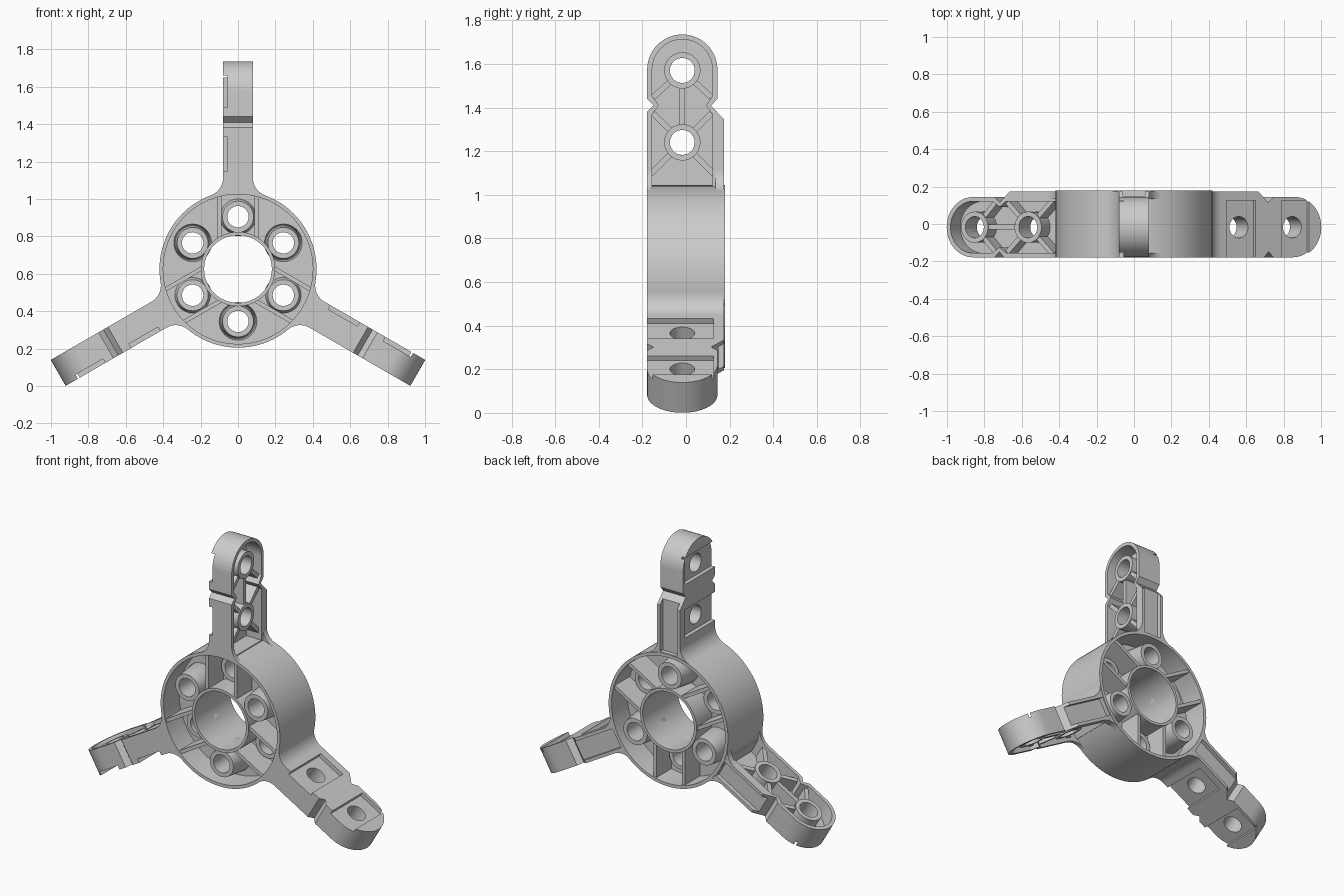
import bpy, bmesh
from math import sin, cos, pi, radians, sqrt, atan2
from mathutils import Matrix, Vector

if "Cube" in bpy.data.objects:
    bpy.data.objects.remove(bpy.data.objects["Cube"])

HUB_Z = 0.625
HALF = 0.178          # half depth of the hub
MID = -0.017          # centre line of the arms in y
HOLE = 0.057


def finish(name, bm):
    bmesh.ops.recalc_face_normals(bm, faces=bm.faces)
    me = bpy.data.meshes.new(name)
    bm.to_mesh(me)
    bm.free()
    ob = bpy.data.objects.new(name, me)
    bpy.context.collection.objects.link(ob)
    ob.location.z = HUB_Z
    return ob


def prism(name, pts, a, b, axis):
    """Extrude a profile: (y,z) points along x, or (x,z) points along y."""
    bm = bmesh.new()
    put = (lambda p, d: (d, p[0], p[1])) if axis == 'x' else (lambda p, d: (p[0], d, p[1]))
    lo = [bm.verts.new(put(p, a)) for p in pts]
    hi = [bm.verts.new(put(p, b)) for p in pts]
    bm.faces.new(lo)
    bm.faces.new(hi)
    for i in range(len(pts)):
        j = (i + 1) % len(pts)
        bm.faces.new((lo[i], lo[j], hi[j], hi[i]))
    return finish(name, bm)


def rect(u0, u1, v0, v1):
    return [(u0, v0), (u1, v0), (u1, v1), (u0, v1)]


def circle(u, v, r, n=40):
    return [(u + r * cos(2 * pi * i / n), v + r * sin(2 * pi * i / n)) for i in range(n)]


def tube(name, section, axis, u, v, n=48):
    """Revolve a closed (radius, depth) section around an axis through (u, v)."""
    bm = bmesh.new()
    rings = []
    for i in range(n):
        t = 2 * pi * i / n
        ring = []
        for r, d in section:
            p, q = u + r * cos(t), v + r * sin(t)
            ring.append(bm.verts.new((d, p, q) if axis == 'x' else (p, d, q)))
        rings.append(ring)
    k = len(section)
    for i in range(n):
        A, B = rings[i], rings[(i + 1) % n]
        for j in range(k):
            bm.faces.new((A[j], A[(j + 1) % k], B[(j + 1) % k], B[j]))
    return finish(name, bm)


def cut(ob, cutters):
    for c in cutters:
        m = ob.modifiers.new("cut", 'BOOLEAN')
        m.operation, m.solver, m.object = 'DIFFERENCE', 'EXACT', c
    bpy.context.view_layer.update()
    dg = bpy.context.evaluated_depsgraph_get()
    me = bpy.data.meshes.new_from_object(ob.evaluated_get(dg))
    ob.modifiers.clear()
    ob.data = me
    for c in cutters:
        bpy.data.objects.remove(c)


def bar(name, p, q, w, a, b):
    """Straight rib in the arm pocket from p to q, in (y,z)."""
    p, q = Vector(p), Vector(q)
    d = (q - p).normalized() * w / 2
    n = Vector((-d.y, d.x))
    return prism(name, [p + n, q + n, q - n, p - n], a, b, 'x')


# ---- hub: walls and web ----
hub = []
hub.append(tube("hub_outer_wall", [(0.40, -HALF), (0.42, -HALF), (0.42, HALF), (0.40, HALF)], 'y', 0, 0, 96))
hub.append(tube("hub_inner_wall", [(0.181, -HALF), (0.199, -HALF), (0.199, HALF), (0.181, HALF)], 'y', 0, 0, 64))
web = tube("hub_web", [(0.19, -0.02), (0.41, -0.02), (0.41, 0.02), (0.19, 0.02)], 'y', 0, 0, 96)
spots = [(0.28 * cos(radians(a)), 0.28 * sin(radians(a))) for a in range(30, 390, 60)]
cut(web, [prism("cutter", circle(x, z, HOLE + 0.01), -0.1, 0.1, 'y') for x, z in spots])
hub.append(web)

# ---- hub: bosses, alternately tall at the front and at the back ----
for i, (x, z) in enumerate(spots):
    s = -1 if i % 2 == 0 else 1
    hub.append(tube("hub_boss", [(HOLE, s * 0.165), (0.083, s * 0.165), (0.103, 0),
                                 (0.083, -s * 0.05), (HOLE, -s * 0.05)], 'y', x, z))

# ---- hub: pairs of ribs beside each low boss ----
for k in range(6):
    y0, y1 = (-0.168, 0) if k % 2 == 0 else (0, 0.168)
    for x in (-0.1, 0.1):
        rib = prism("hub_rib", rect(x - 0.011, x + 0.011, 0.16, 0.395), y0, y1, 'y')
        rib.rotation_euler.y = k * pi / 3
        hub.append(rib)


# ---- arm: side outline with rounded tip and notches ----
def outline(inset, base):
    r = 0.161 - inset
    arc = [(MID + r * cos(pi * i / 28), 0.949 + r * sin(pi * i / 28)) for i in range(29)]
    back = MID + 0.161 + 0.031 - inset
    left, right = MID - r, MID + r
    k = inset * 0.6
    rp = [(back, base), (back, 0.72 - k)] if inset == 0 else [(right, base), (right, 0.745)]
    return rp + [(0.115 - inset, 0.783), (right, 0.815 + k)] + arc + \
        [(left, 0.815 + k), (left + 0.03, 0.785), (left, 0.757 - k), (left, base)]


arm = prism("arm", outline(0, 0.402), -0.08, 0.08, 'x')
cutters = [prism("cutter", outline(0.023, 0.418), -0.025, 0.12, 'x')]
for z in (0.615, 0.945):
    cutters.append(prism("cutter", circle(MID, z, HOLE), -0.2, 0.2, 'x'))
# flat seats on the plain side, open to the front
for z0, z1 in ((0.525, 0.705), (0.865, 1.035)):
    cutters.append(prism("cutter", rect(-0.3, 0.125, z0, z1), -0.2, -0.055, 'x'))
# channel in the back edge
cutters.append(prism("cutter", rect(-0.06, 0.06, 0.422, 0.80), 0.148, 0.3, 'y'))
cut(arm, cutters)
parts = [arm]

# ---- arm: bosses and ribs in the pocket ----
for z in (0.615, 0.945):
    parts.append(tube("arm_boss", [(HOLE, -0.04), (0.083, -0.04), (0.083, 0.068), (HOLE, 0.068)], 'x', MID, z))
lo, hi = 0.615, 0.945
parts.append(bar("arm_rib", (MID, lo + 0.075), (MID, hi - 0.075), 0.026, -0.04, 0.06))
for s in (-1, 1):
    for z0, z1, w in ((lo, 0.745, 0.13), (lo, 0.475, 0.14), (hi, 0.825, 0.13)):
        d = Vector((s * w, z1 - z0))
        start = Vector((MID, z0)) + d.normalized() * 0.075
        parts.append(bar("arm_rib", start, Vector((MID, z0)) + d * 1.03, 0.026, -0.04, 0.06))

# ---- arm: fillets into the hub ----
cx, f = 0.18, 0.10
cz = sqrt(0.52 ** 2 - cx ** 2)
end = atan2(-cz, -cx) + 2 * pi
for s, y0, y1 in ((-1, -HALF, 0.148), (-1, 0.14, 0.174), (1, -HALF, -0.155), (1, 0.135, 0.174)):
    pts = [(s * 0.066, 0.404), (s * 0.066, cz)]
    for i in range(13):
        t = pi + (end - pi) * i / 12
        pts.append((s * (cx + f * cos(t)), cz + f * sin(t)))
    parts.append(prism("arm_fillet", pts, y0, y1, 'y'))

# ---- smooth shading, then repeat the arm three times ----
for ob in hub + parts:
    bpy.ops.object.select_all(action='DESELECT')
    ob.select_set(True)
    bpy.context.view_layer.objects.active = ob
    bpy.ops.object.shade_smooth_by_angle(angle=radians(30))
for ob in parts:
    for k in (1, 2):
        c = ob.copy()
        bpy.context.collection.objects.link(c)
        c.rotation_euler.y = k * 2 * pi / 3
